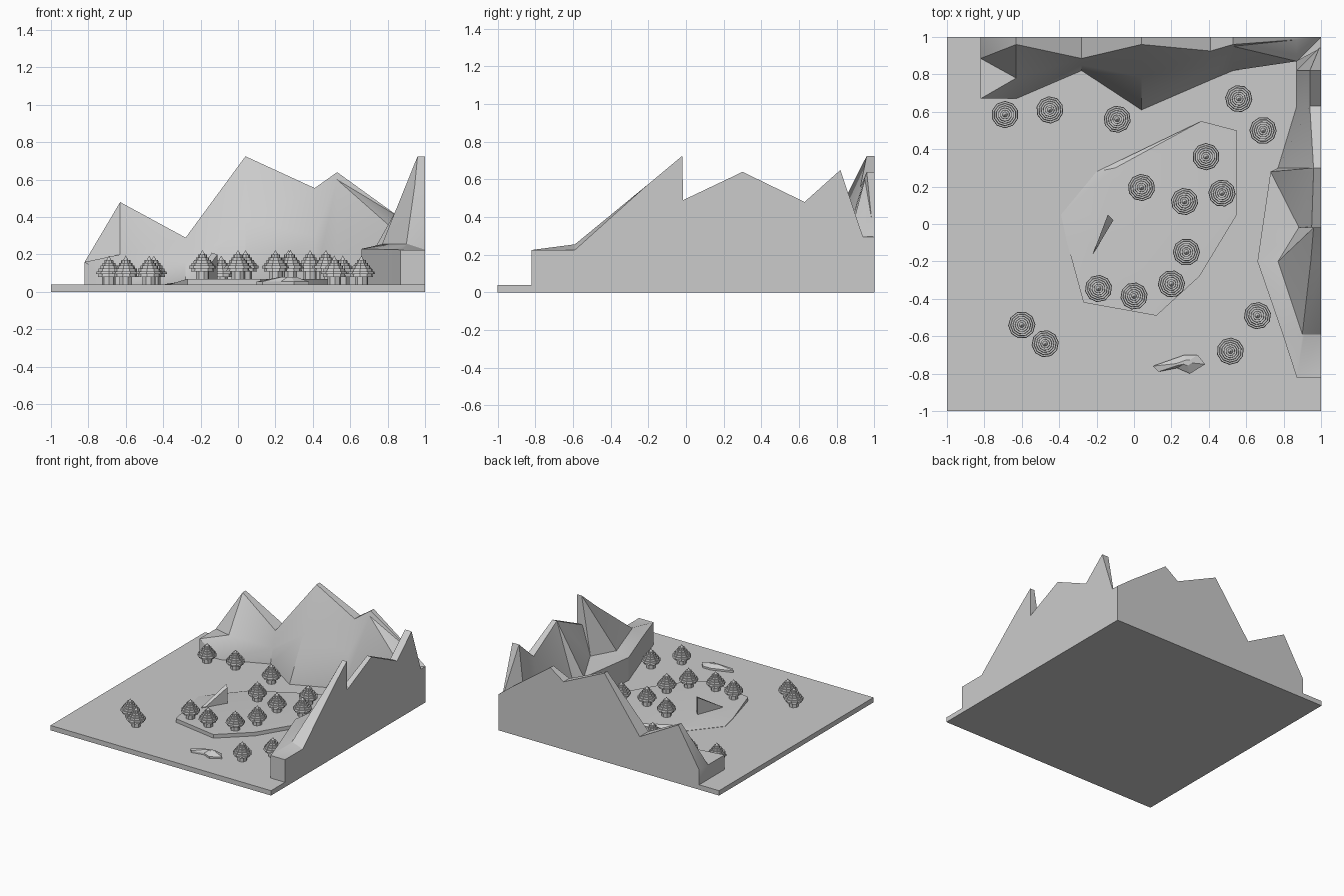
import bpy, bmesh, math
from mathutils import Vector

cube = bpy.data.objects.get("Cube")
if cube:
    bpy.data.objects.remove(cube)

GROUND = 0.04
PLATEAU = 0.07

stone = bpy.data.materials.new("plain_grey")
stone.use_nodes = True
stone.diffuse_color = (0.6, 0.6, 0.6, 1)
stone.node_tree.nodes["Principled BSDF"].inputs["Base Color"].default_value = stone.diffuse_color


def finish(bm, name, smooth_angle=None):
    """Turn a bmesh into a named object in the scene."""
    bmesh.ops.recalc_face_normals(bm, faces=bm.faces)
    mesh = bpy.data.meshes.new(name)
    bm.to_mesh(mesh)
    bm.free()
    mesh.materials.append(stone)
    obj = bpy.data.objects.new(name, mesh)
    bpy.context.collection.objects.link(obj)
    if smooth_angle:
        bpy.ops.object.select_all(action='DESELECT')
        obj.select_set(True)
        bpy.context.view_layer.objects.active = obj
        bpy.ops.object.shade_smooth_by_angle(angle=math.radians(smooth_angle))
    return obj


def drop_walls(bm, bottom):
    """Extend the open border of a surface straight down."""
    border = [e for e in bm.edges if e.is_boundary]
    made = bmesh.ops.extrude_edge_only(bm, edges=border)["geom"]
    for v in made:
        if isinstance(v, bmesh.types.BMVert):
            v.co.z = bottom


def terrain(name, columns, smooth_angle):
    """Loft neighbouring columns of points into a slope with walls below."""
    bm = bmesh.new()
    grid = [[bm.verts.new(p) for p in col] for col in columns]
    for a, b in zip(grid, grid[1:]):
        for j in range(len(a) - 1):
            bm.faces.new((a[j], a[j + 1], b[j]))
            bm.faces.new((a[j + 1], b[j + 1], b[j]))
    bmesh.ops.remove_doubles(bm, verts=bm.verts, dist=0.0005)
    drop_walls(bm, 0)
    return finish(bm, name, smooth_angle)


def tiered(name, rings, bottom):
    """Stack outlines of equal length, close the top, and drop the sides."""
    bm = bmesh.new()
    loops = [[bm.verts.new(p) for p in ring] for ring in rings]
    for low, high in zip(loops, loops[1:]):
        for i in range(len(low)):
            k = (i + 1) % len(low)
            bm.faces.new((low[i], low[k], high[k], high[i]))
    bm.faces.new(loops[-1])
    drop_walls(bm, bottom)
    return finish(bm, name)


# Ground slab
bm = bmesh.new()
bmesh.ops.create_cube(bm, size=2)
for v in bm.verts:
    v.co.z = GROUND if v.co.z > 0 else 0
finish(bm, "ground_slab")

# Back mountains: x, crest height, crest y, ledge y and z, foot y and z
back_spec = [
    (-.82, .16, .885, .885, .16, .67, .16),
    (-.63, .48, .96, .78, .2, .67, GROUND),
    (-.28, .29, .885, .85, .16, .82, GROUND),
    (.04, .725, .96, .785, .38, .61, GROUND),
    (.41, .555, .925, .85, .3, .77, GROUND),
    (.53, .64, .96, .95, .6, .82, GROUND),
    (.87, .395, .985, .87, .3, .87, GROUND),
    (1, .295, 1, .94, .295, .94, GROUND),
]
terrain("back_mountains", [
    [(x, 1, z), (x, crest, z), (x, ly, lz), (x, fy, fz)]
    for x, z, crest, ly, lz, fy, fz in back_spec], 35)

# Side mountains: y, outer height, crest x and z, ledge x and z, foot x and z
side_spec = [
    (-.82, .225, .87, .225, .87, .225, .87, .225),
    (-.59, .225, .91, .255, .9, .255, .795, .227),
    (-.2, .575, .945, .57, .77, .255, .66, .23),
    (-.02, .725, .96, .725, .88, .25, .686, .23),
    (-.015, .49, .95, .49, .88, .25, .687, .23),
    (.28, .63, .96, .63, .73, .23, .73, .23),
    (.3, .64, .96, .64, .77, GROUND, .77, GROUND),
    (.63, .48, .94, .48, .87, GROUND, .87, GROUND),
    (.82, .65, .94, .65, .87, GROUND, .87, GROUND),
    (.94, .295, .99, .295, .87, GROUND, .87, GROUND),
    (1, .295, .99, .295, .87, GROUND, .87, GROUND),
]
terrain("side_mountains", [
    [(1, y, z), (cx, y, cz), (lx, y, lz), (fx, y, fz)]
    for y, z, cx, cz, lx, lz, fx, fz in side_spec], 25)

# Raised terrace with a ramp on its left edge
outline = [(.36, .55), (.55, .5), (.55, .05), (.35, -.28), (.12, -.49), (-.27, -.42)]
ramp_foot = [(-.36, -.09), (-.39, .05), (-.2, .28)]
ramp_top = [(-.22, -.1), (-.2, .05), (-.1, .3)]
bm = bmesh.new()
rim = [bm.verts.new((x, y, PLATEAU)) for x, y in outline]
top = [bm.verts.new((x, y, PLATEAU)) for x, y in ramp_top]
foot = [bm.verts.new((x, y, GROUND + 0.002)) for x, y in ramp_foot]
bm.faces.new(rim + top)
bm.faces.new((rim[-1], foot[0], top[0]))
bm.faces.new((foot[-1], rim[0], top[-1]))
for i in range(len(foot) - 1):
    bm.faces.new((foot[i], foot[i + 1], top[i + 1], top[i]))
drop_walls(bm, GROUND / 2)
finish(bm, "terrace", 20)

# Leaning stone fin on the terrace
fin = [(-.22, -.16, .075), (-.2, -.13, .075), (-.11, .02, .2), (-.14, .05, .21)]
tiered("stone_fin", [fin], GROUND)

# Low boulder near the front edge
boulder = [(.1, -.76), (.27, -.7), (.34, -.7), (.38, -.75), (.3, -.8), (.23, -.77), (.13, -.79)]
centre = Vector((.28, -.74))
cap = [centre + (Vector(p) - centre) * 0.3 for p in boulder]
tiered("low_boulder", [[(x, y, .055) for x, y in boulder],
                       [(x, y, .08) for x, y in cap]], GROUND / 2)

# Trees: a trunk below a stack of shrinking discs and a pointed tip
TIERS = [.062, .073, .061, .049, .037, .025]
TIER_HEIGHT = 0.015


def add_cone(bm, sides, r1, r2, z, height):
    made = bmesh.ops.create_cone(bm, cap_ends=True, segments=sides,
                                 radius1=r1, radius2=r2, depth=height)
    bmesh.ops.translate(bm, verts=made["verts"], vec=(0, 0, z + height / 2))


bm = bmesh.new()
add_cone(bm, 8, .036, .036, -.005, .05)
for i, radius in enumerate(TIERS):
    add_cone(bm, 10, radius, radius * 0.96, .04 + i * TIER_HEIGHT, TIER_HEIGHT)
add_cone(bm, 10, .014, 0, .04 + len(TIERS) * TIER_HEIGHT, .024)
tree = finish(bm, "tree")

ground_trees = [(-.69, .585), (-.45, .61), (-.09, .56), (.56, .67), (.69, .5),
                (-.6, -.54), (-.475, -.64), (.66, -.49), (.515, -.68)]
terrace_trees = [(.385, .36), (.04, .195), (.27, .12), (.47, .165),
                 (.28, -.15), (.2, -.32), (0, -.385), (-.19, -.345)]
spots = [(x, y, GROUND) for x, y in ground_trees] + [(x, y, PLATEAU) for x, y in terrace_trees]
for i, spot in enumerate(spots):
    obj = tree if i == 0 else tree.copy()
    if i:
        bpy.context.collection.objects.link(obj)
    obj.location = spot
    obj.rotation_euler.z = i * 0.7
